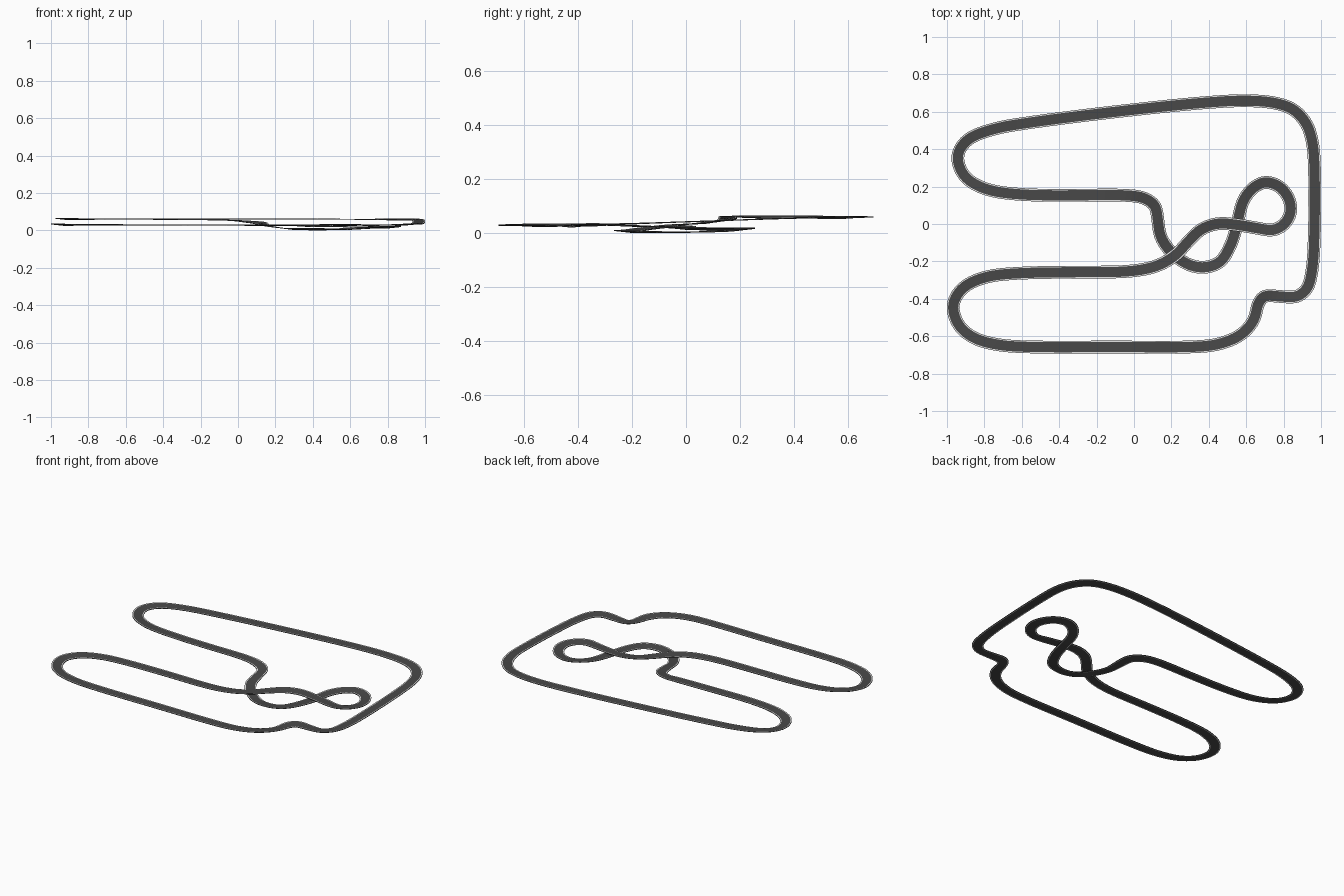
import bpy
import bmesh
from mathutils import Vector

cube = bpy.data.objects.get("Cube")
if cube:
    bpy.data.objects.remove(cube, do_unlink=True)


def make_material(name, colour):
    mat = bpy.data.materials.new(name)
    mat.use_nodes = True
    mat.diffuse_color = colour
    bsdf = next(n for n in mat.node_tree.nodes if n.type == 'BSDF_PRINCIPLED')
    bsdf.inputs["Base Color"].default_value = colour
    bsdf.inputs["Roughness"].default_value = 0.8
    return mat


asphalt = make_material("dark asphalt", (0.065, 0.065, 0.065, 1))
paint = make_material("white edge line", (0.85, 0.85, 0.85, 1))

# Each section: height at its start, then its centreline points.
# Height runs evenly along a section to the start of the next one.
sections = [
    (.035, [(-.55, -.655), (-.1, -.655), (.3, -.655)]),                       # front straight
    (.035, [(.45, -.64), (.57, -.59), (.64, -.51), (.665, -.42)]),            # front right bend
    (.032, [(.7, -.383), (.78, -.385), (.87, -.385), (.925, -.34)]),          # kink
    (.039, [(.95, -.25), (.962, -.1), (.964, .3)]),                           # right straight
    (.063, [(.953, .44), (.92, .54), (.85, .615), (.75, .65), (.6, .662)]),   # back right bend
    (.066, [(.4, .653), (0, .614), (-.55, .546)]),                            # back straight
    (.066, [(-.76, .508), (-.895, .45), (-.945, .362), (-.905, .255), (-.79, .188)]),  # back left bend
    (.066, [(-.6, .16), (-.3, .156)]),                                        # back return
    (.06, [(-.05, .156), (.05, .142), (.11, .1)]),                            # inner corner
    (.04, [(.127, .02), (.14, -.06), (.19, -.14)]),                           # descent
    (.013, [(.28, -.21), (.37, -.23), (.46, -.2), (.52, -.1)]),               # low hairpin
    (.009, [(.55, 0), (.58, .12), (.63, .19)]),                               # underpass
    (.02, [(.7, .226), (.78, .2), (.83, .13), (.835, .06), (.8, 0), (.74, -.03)]),  # inner loop
    (.024, [(.66, -.02), (.55, -.002), (.45, .005), (.36, -.025), (.29, -.09)]),    # overpass
    (.032, [(.22, -.165), (.12, -.222), (-.02, -.25)]),                       # climb out
    (.036, [(-.3, -.255), (-.6, -.26)]),                                      # front return
    (.036, [(-.79, -.28), (-.915, -.338), (-.969, -.43), (-.94, -.535),
            (-.86, -.605), (-.73, -.643)]),                                   # front left bend
]


def lay_out(parts):
    """Turn the sections into one closed list of points in space."""
    path = []
    for i, (start, pts) in enumerate(parts):
        finish, following = parts[(i + 1) % len(parts)]
        flat = [Vector(p) for p in pts] + [Vector(following[0])]
        steps = [(b - a).length for a, b in zip(flat, flat[1:])]
        run = 0
        for p, step in zip(flat, steps):
            height = start + (finish - start) * run / sum(steps)
            path.append(Vector((p.x, p.y, height)))
            run += step
    return path


def smooth_loop(pts, steps):
    """Closed centripetal spline through the points."""
    result = []
    n = len(pts)
    for i in range(n):
        p = [pts[(i + k) % n] for k in (-1, 0, 1, 2)]
        t = [0]
        for a, b in zip(p, p[1:]):
            t.append(t[-1] + (b - a).length ** 0.5)
        for s in range(steps):
            u = t[1] + (t[2] - t[1]) * s / steps
            row = list(p)
            for level in (1, 2, 3):
                nxt = []
                for k in range(len(row) - 1):
                    # the last level blends over the middle span only
                    lo, hi = (1, 2) if level == 3 else (k, k + level)
                    f = (u - t[lo]) / (t[hi] - t[lo])
                    nxt.append(row[k].lerp(row[k + 1], f))
                row = nxt
            result.append(row[0])
    return result


def relax(values, passes):
    """Average each value with its neighbours around the loop."""
    n = len(values)
    for _ in range(passes):
        values = [values[i] * 0.5 + (values[i - 1] + values[(i + 1) % n]) * 0.25
                  for i in range(n)]
    return values


# Road cross-section: asphalt, painted line and a thin asphalt border
THICKNESS = 0.004
HALF = [0.027, 0.0322, 0.034]
offsets = [-w for w in reversed(HALF)] + HALF
profile = [(w, THICKNESS / 2) for w in offsets]
profile += [(w, -THICKNESS / 2) for w in reversed(offsets)]

centre = relax(smooth_loop(lay_out(sections), 10), 8)
count = len(centre)
ahead = [(centre[(i + 1) % count] - centre[i - 1]).to_2d() for i in range(count)]

# Bends are banked: the outer edge rises with the tightness of the turn
bank = []
for i in range(count):
    before, after = ahead[i - 1], ahead[(i + 1) % count]
    turn = after.angle_signed(before) / ahead[i].length
    bank.append(max(-0.11, min(0.11, turn * 0.02)))
bank = relax(bank, 30)

bm = bmesh.new()
rings = []
for c, d, tilt in zip(centre, ahead, bank):
    side = Vector((d.y, -d.x, 0)).normalized()
    side.z = tilt
    rings.append([bm.verts.new(c + side * w + Vector((0, 0, h))) for w, h in profile])

size = len(profile)
for i in range(count):
    a, b = rings[i], rings[(i + 1) % count]
    for j in range(size):
        k = (j + 1) % size
        face = bm.faces.new((a[j], a[k], b[k], b[j]))
        inner, outer = sorted(abs(profile[m][0]) for m in (j, k))
        # painted strips lie between the first and second half widths
        face.material_index = int(inner == HALF[0] and outer == HALF[1])
bmesh.ops.recalc_face_normals(bm, faces=bm.faces)

# Stand on the ground and centre the footprint
for axis in range(3):
    values = [v.co[axis] for v in bm.verts]
    shift = min(values) if axis == 2 else (min(values) + max(values)) / 2
    for v in bm.verts:
        v.co[axis] -= shift

mesh = bpy.data.meshes.new("race_track")
bm.to_mesh(mesh)
bm.free()
mesh.materials.append(asphalt)
mesh.materials.append(paint)
track = bpy.data.objects.new("race_track", mesh)
bpy.context.collection.objects.link(track)
bpy.context.view_layer.objects.active = track
track.select_set(True)
bpy.ops.object.shade_smooth_by_angle()
